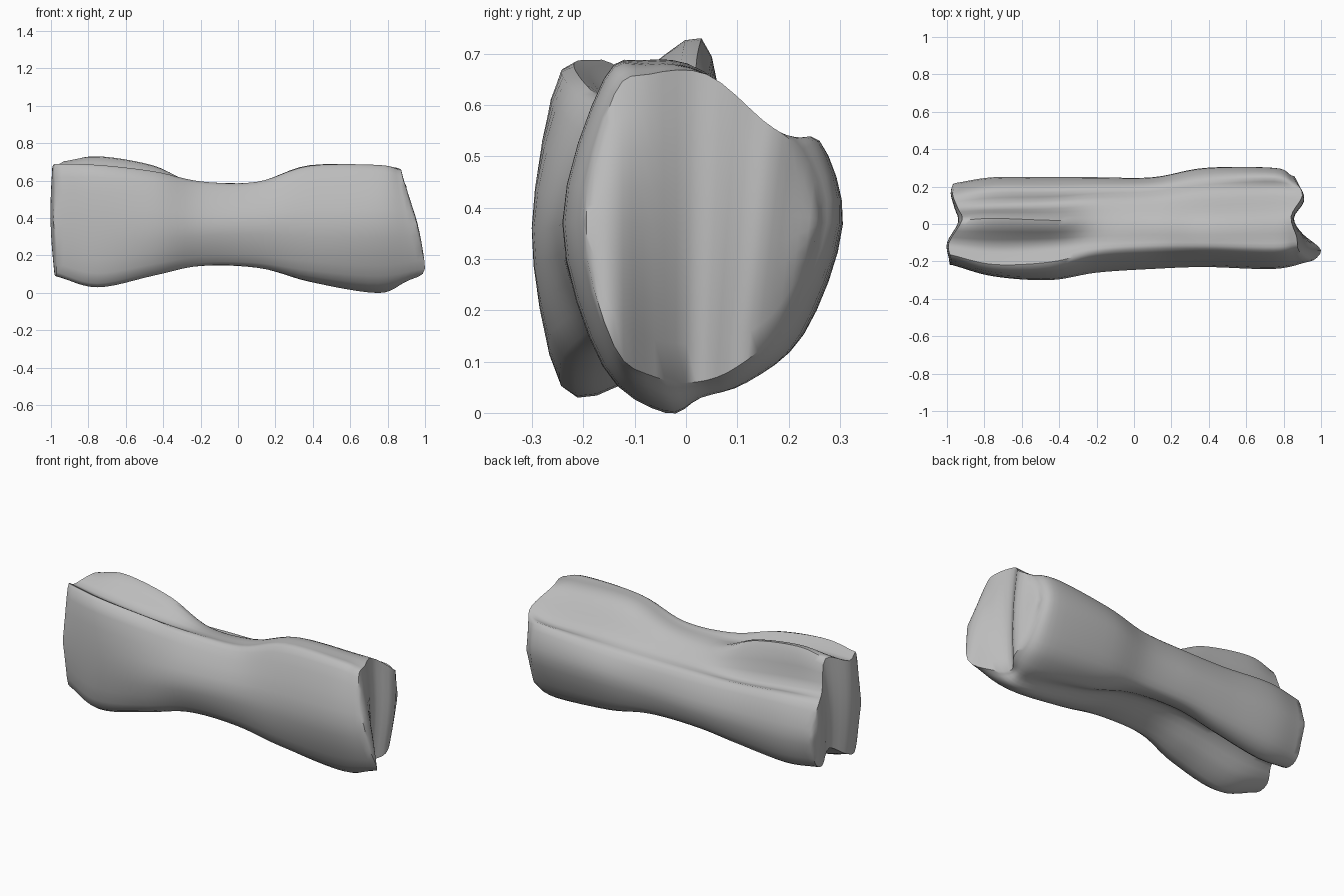
import bpy
import bmesh
import math
from mathutils import Vector

default_cube = bpy.data.objects.get("Cube")
if default_cube:
    bpy.data.objects.remove(default_cube, do_unlink=True)

AROUND_STEPS = 4      # samples between neighbouring rails
ALONG_STEPS = 6       # samples between neighbouring stations
CAP_ROWS = 8          # rows across each broken end
INNER_STATIONS = (-75, -45, -20, 10, 38, 75)


def catmull(a, b, c, d, t):
    """Smooth curve point between b and c."""
    return 0.5 * (2 * b + (c - a) * t + (2 * a - 5 * b + 4 * c - d) * t * t
                  + (3 * b - a - 3 * c + d) * t * t * t)


def rail(ends, depths, heights):
    """Smooth lengthwise guide line, given in hundredths of a unit."""
    stations = (ends[0],) + INNER_STATIONS + (ends[1],)
    knots = [Vector(p) / 100 for p in zip(stations, depths, heights)]
    knots = [2 * knots[0] - knots[1]] + knots + [2 * knots[-1] - knots[-2]]
    points = []
    for i in range(1, len(knots) - 2):
        for step in range(ALONG_STEPS):
            points.append(catmull(*knots[i - 1:i + 3], step / ALONG_STEPS))
    points.append(knots[-2])
    return points


# Front plate, from its side over the top
front_side = rail((-97, 94), (-22, -28, -30, -26, -24, -23, -24, -20),
                  (37, 36, 36, 36, 37, 37, 37, 37))
plate_top = rail((-98, 88), (-18, -24, -23, -17, -15, -15, -16, -14),
                 (67, 67, 64, 58, 57, 64, 65, 62))
top_groove = rail((-99, 87), (-10, -12, -11, -9, -8, -8, -8, -7),
                  (66, 64, 60, 58, 59, 68, 68, 66))

# Ridge and back lobe
ridge = rail((-92, 84), (2, 3, 2, 2, 2, 3, 4, 4),
             (70, 73, 68, 57, 58, 66, 66, 66))
valley = rail((-94, 90), (8, 9, 10, 12, 13, 16, 18, 15),
              (54, 52, 49, 49, 50, 53, 53, 57))
lobe_top = rail((-97, 87), (16, 19, 19, 20, 21, 25, 26, 22),
                (49, 50, 48, 47, 47, 50, 53, 51))
back_side = rail((-95, 84), (22, 25, 25, 25, 25, 30, 30, 26),
                 (32, 32, 32, 32, 33, 36, 37, 37))
lobe_base = rail((-96, 87), (17, 20, 20, 20, 20, 23, 22, 18),
                 (15, 14, 16, 18, 18, 16, 15, 17))

# Underside
lobe_keel = rail((-95, 89), (9, 10, 11, 12, 12, 12, 12, 10),
                 (11, 9, 13, 17, 16, 9, 6, 9))
base_groove = rail((-93, 84), (0, 0, 2, 3, 4, 4, 3, 2),
                   (17, 18, 21, 22, 18, 10, 3, 6))
plate_keel = rail((-98, 91), (-10, -10, -10, -10, -8, -6, -4, -6),
                  (11, 7, 12, 16, 14, 6, 0, 7))
plate_base = rail((-97, 100), (-19, -24, -24, -19, -18, -17, -16, -14),
                  (11, 5, 11, 16, 16, 12, 9, 13))

rails = [front_side, plate_top, top_groove, ridge, valley, lobe_top,
         back_side, lobe_base, lobe_keel, base_groove, plate_keel, plate_base]


def closed_ring(knots):
    """Smooth closed cross-section through one point of every rail."""
    count = len(knots)
    return [catmull(*(knots[(i + k) % count] for k in (-1, 0, 1, 2)), s / AROUND_STEPS)
            for i in range(count) for s in range(AROUND_STEPS)]


bm = bmesh.new()


def skin(rows):
    """Quads between successive rows of vertices."""
    for row, following in zip(rows, rows[1:]):
        for i in range(len(row) - 1):
            bm.faces.new((row[i], row[i + 1], following[i + 1], following[i]))


# Shaft surface
rings = [[bm.verts.new(p) for p in closed_ring(section)] for section in zip(*rails)]
skin([ring + ring[:1] for ring in rings])


def broken_end(ring, direction):
    """Fluted end face made of columns running from top edge to bottom edge."""
    half = len(ring) // 2
    columns = []
    for k in range(1, half):
        top, bottom = ring[k], ring[-k]
        column = [top]
        for r in range(1, CAP_ROWS):
            t = r / CAP_ROWS
            point = top.co.lerp(bottom.co, t)
            point.x += direction * 0.015 * math.sin(math.pi * t)
            column.append(bm.verts.new(point))
        columns.append(column + [bottom])
    skin(columns)
    for tip, column in ((ring[0], columns[0]), (ring[half], columns[-1])):
        for a, b in zip(column, column[1:]):
            bm.faces.new((tip, a, b))


broken_end(rings[0], -1)
broken_end(rings[-1], 1)
bmesh.ops.recalc_face_normals(bm, faces=bm.faces)

mesh = bpy.data.meshes.new("bone_fragment")
bm.to_mesh(mesh)
bm.free()
bone = bpy.data.objects.new("bone_fragment", mesh)
bpy.context.collection.objects.link(bone)

# Plain grey surface
grey = bpy.data.materials.new("plain_grey")
grey.use_nodes = True
colour = (0.5, 0.5, 0.5, 1)
grey.diffuse_color = colour
grey.node_tree.nodes["Principled BSDF"].inputs["Base Color"].default_value = colour
mesh.materials.append(grey)

bpy.ops.object.select_all(action='DESELECT')
bone.select_set(True)
bpy.context.view_layer.objects.active = bone
bpy.ops.object.shade_smooth_by_angle(angle=math.radians(50))
